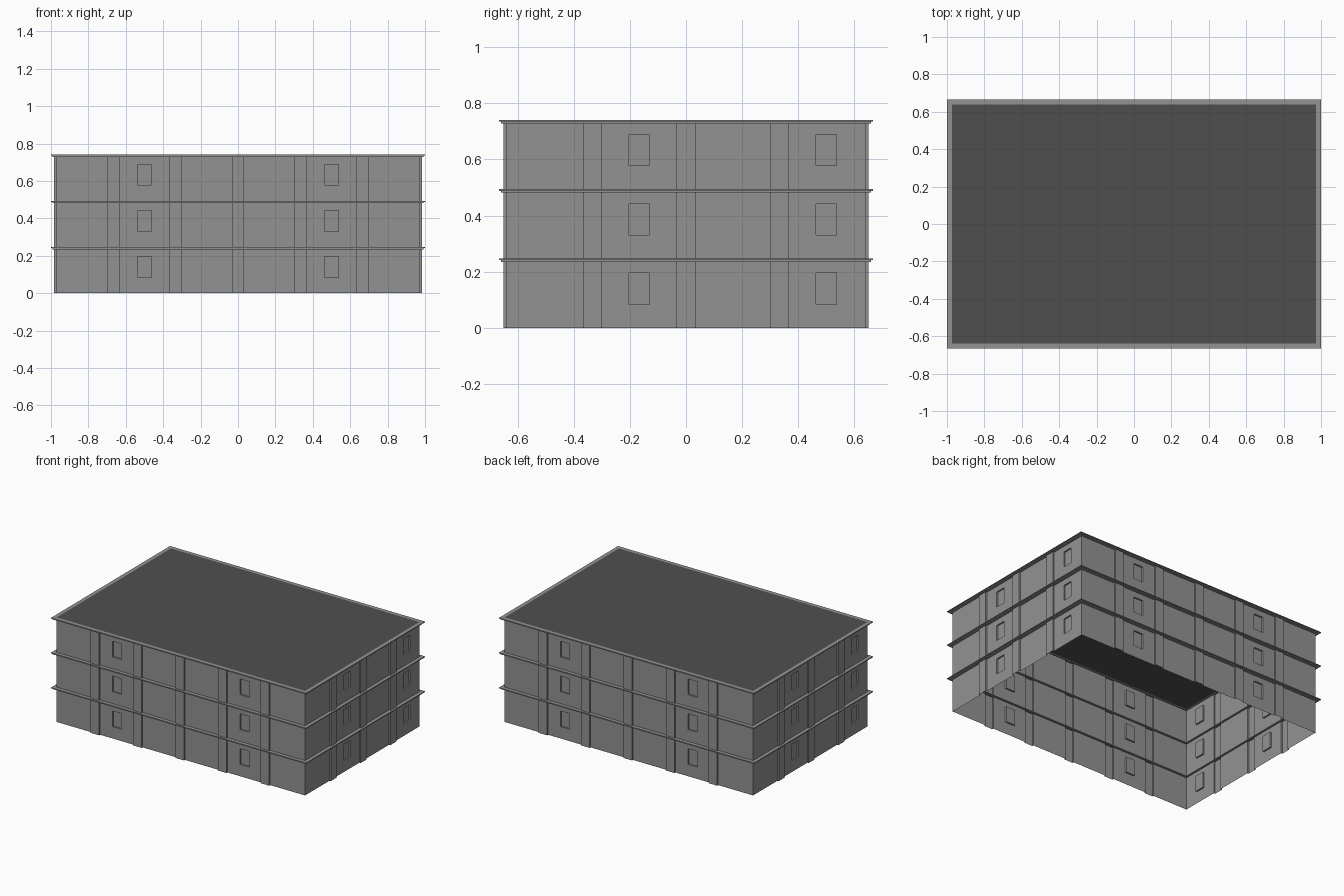
import bpy, bmesh
from mathutils import Matrix, Vector
from math import pi

if "Cube" in bpy.data.objects:
    bpy.data.objects.remove(bpy.data.objects["Cube"])

HX, HY = 0.974, 0.640          # wall planes
FLOOR, FLOORS = 0.247, 3       # storey height and count
BAND = 0.012                   # ledge height
BAY = 1 / 3                    # bay width
PIL_W, PIL_D = 0.066, 0.0105   # pilaster width and projection
WIN_W, WIN_D = 0.073, 0.011    # window width and recess
WIN_Z = (0.084, 0.195)
GREY, DARK = (0.29, 0.29, 0.29, 1), (0.078, 0.078, 0.078, 1)


def material(name, color):
    mat = bpy.data.materials.new(name)
    mat.diffuse_color = color
    mat.use_nodes = True
    mat.node_tree.nodes["Principled BSDF"].inputs["Base Color"].default_value = mat.diffuse_color
    return mat


CONCRETE, ROOFING = material("concrete", GREY), material("roofing", DARK)


def finish(name, bm, mat=CONCRETE):
    bmesh.ops.remove_doubles(bm, verts=bm.verts, dist=1e-5)
    me = bpy.data.meshes.new(name)
    bm.to_mesh(me)
    bm.free()
    me.materials.append(mat)
    ob = bpy.data.objects.new(name, me)
    bpy.context.collection.objects.link(ob)


def wall(name, half, dist, bays, windows, angle, z0):
    """Relief wall facing -y: raised pilasters, recessed windows; then turned."""
    pil = [(i - bays / 2) * BAY for i in range(1, bays)]
    us = sorted([-half, half] + [c + s * PIL_W / 2 for c in pil for s in (-1, 1)]
                + [c + s * WIN_W / 2 for c in windows for s in (-1, 1)])
    zs = [0, *WIN_Z, FLOOR - BAND]

    def depth(i, j):
        u = (us[i] + us[i + 1]) / 2
        if any(abs(u - c) < PIL_W / 2 for c in pil):
            return PIL_D
        if j == 1 and any(abs(u - c) < WIN_W / 2 for c in windows):
            return -WIN_D
        return 0

    bm = bmesh.new()
    rot = Matrix.Rotation(angle, 3, 'Z')

    def quad(*pts):
        bm.faces.new([bm.verts.new(rot @ Vector((u, -dist - d, z0 + z))) for u, d, z in pts])

    for i in range(len(us) - 1):
        for j in range(3):
            d, a, b, lo, hi = depth(i, j), us[i], us[i + 1], zs[j], zs[j + 1]
            quad((a, d, lo), (b, d, lo), (b, d, hi), (a, d, hi))
            if i < len(us) - 2 and (e := depth(i + 1, j)) != d:
                quad((b, d, lo), (b, e, lo), (b, e, hi), (b, d, hi))
            if j < 2 and (e := depth(i, j + 1)) != d:
                quad((a, d, hi), (b, d, hi), (b, e, hi), (a, e, hi))
    finish(name, bm)


def ledge(name, top):
    """Two-step ledge swept round the building."""
    prof = [(0, -BAND), (0.019, -BAND), (0.019, -0.006), (0.026, -0.006), (0.026, 0), (0, 0)]
    bm = bmesh.new()
    rings = [[bm.verts.new((sx * (HX + o), sy * (HY + o), top + z))
              for sx, sy in ((-1, -1), (1, -1), (1, 1), (-1, 1))] for o, z in prof]
    for lo, hi in zip(rings, rings[1:]):
        for k in range(4):
            n = (k + 1) % 4
            bm.faces.new((lo[k], lo[n], hi[n], hi[k]))
    finish(name, bm)


# Storeys: four walls and a ledge each
for f in range(FLOORS):
    z = f * FLOOR
    for name, turn in (("front", 0), ("back", pi)):
        wall(f"{name}_wall_{f + 1}", HX, HY, 6, (-0.5, 0.5), turn, z)
    for name, turn in (("right", pi / 2), ("left", -pi / 2)):
        wall(f"{name}_wall_{f + 1}", HY, HX, 4, (-BAY / 2, 0.5), turn, z)
    ledge(f"ledge_{f + 1}", z + FLOOR)

# Flat dark roof inside the top ledge
bm = bmesh.new()
bm.faces.new([bm.verts.new((sx * HX, sy * HY, FLOOR * FLOORS))
              for sx, sy in ((-1, -1), (1, -1), (1, 1), (-1, 1))])
finish("roof", bm, ROOFING)
